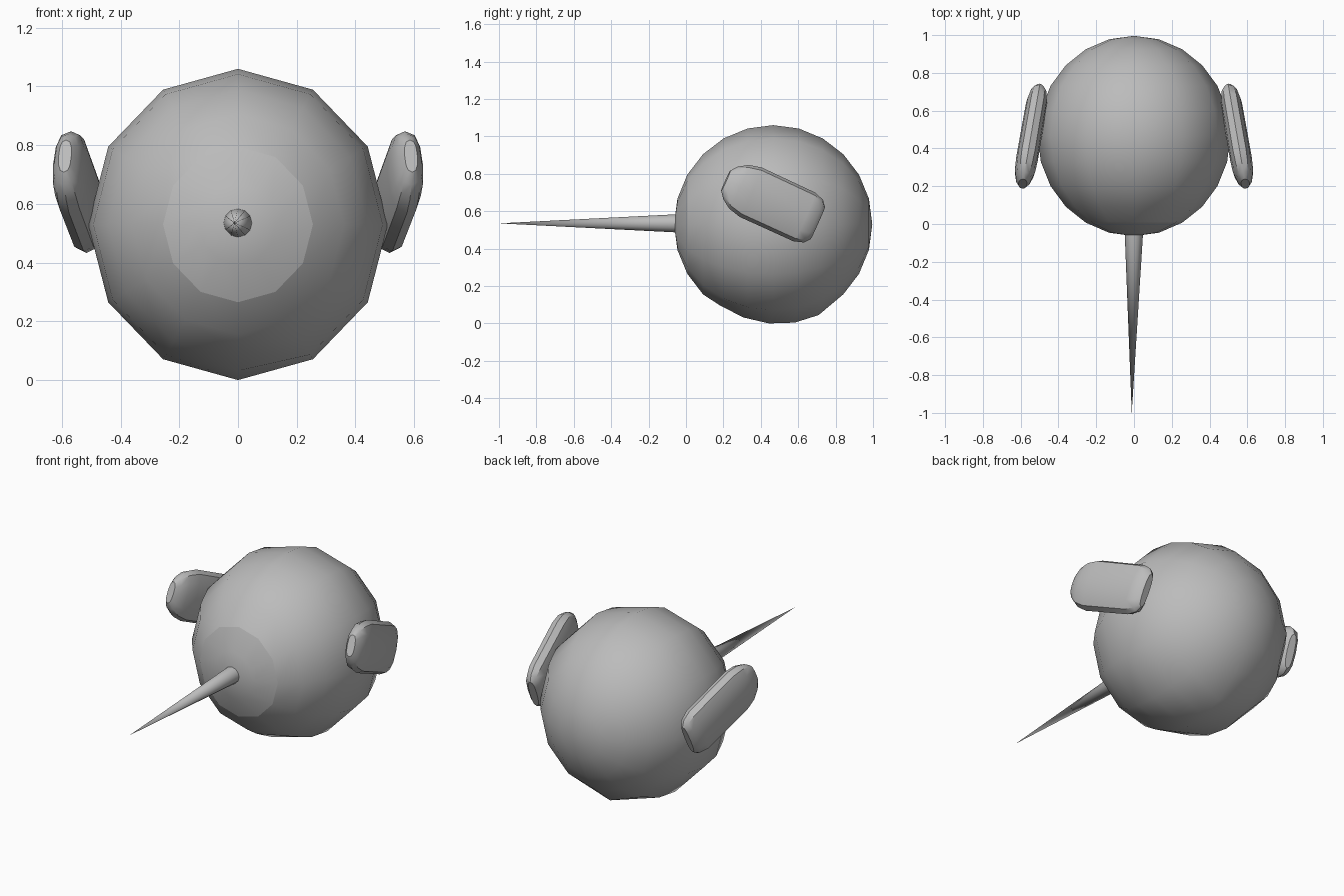
import bpy, bmesh, math
from mathutils import Vector, Matrix

if "Cube" in bpy.data.objects:
    bpy.data.objects.remove(bpy.data.objects["Cube"])

grey = bpy.data.materials.new("grey")
grey.diffuse_color = (0.5, 0.5, 0.5, 1)
grey.use_nodes = True
grey.node_tree.nodes["Principled BSDF"].inputs["Base Color"].default_value = grey.diffuse_color


def make_object(name, bm):
    bmesh.ops.recalc_face_normals(bm, faces=bm.faces)
    mesh = bpy.data.meshes.new(name)
    bm.to_mesh(mesh)
    bm.free()
    mesh.materials.append(grey)
    obj = bpy.data.objects.new(name, mesh)
    bpy.context.collection.objects.link(obj)
    return obj


def loft(bm, rings):
    """Skin equal-length rings of points and close both ends."""
    loops = [[bm.verts.new(p) for p in ring] for ring in rings]
    n = len(loops[0])
    for a, b in zip(loops, loops[1:]):
        for i in range(n):
            bm.faces.new((a[i], a[(i + 1) % n], b[(i + 1) % n], b[i])).smooth = True
    bm.faces.new(loops[0])
    bm.faces.new(loops[-1])


# Body: coarse smooth ball with its poles on the front and back
R = 0.53
centre = Vector((0, 0.466, R))
bm = bmesh.new()
bmesh.ops.create_uvsphere(bm, u_segments=12, v_segments=12, radius=R)
bmesh.ops.transform(bm, verts=bm.verts, matrix=Matrix.Translation(centre)
                    @ Matrix.Diagonal((0.963, 1, 1, 1))
                    @ Matrix.Rotation(math.pi / 2, 4, 'X'))
# slightly shifted ridge under the belly
for v in bm.verts:
    d = v.co - centre
    if abs(d.x) < 0.01 and d.z < -0.4:
        v.co.y -= 0.022
        v.co.z -= 0.1 * d.y
for f in bm.faces:
    f.smooth = True
# crisp border around the front disc
for e in bm.edges:
    if all(abs(v.co.y - (centre.y - R * math.cos(math.pi / 6))) < 0.005 for v in e.verts):
        e.smooth = False
make_object("body", bm)

# Beak: long thin spike
bm = bmesh.new()
base = [(0.051 * math.cos(k * math.tau / 12), 0.0, 0.535 + 0.051 * math.sin(k * math.tau / 12))
        for k in range(12)]
ring = [bm.verts.new(p) for p in base]
tip = bm.verts.new((-0.012, -1.0, 0.535))
bm.faces.new(ring)
for k in range(12):
    bm.faces.new((ring[k], ring[(k + 1) % 12], tip)).smooth = True
beak = make_object("beak", bm)

# Wings: flattened rounded paddles, lofted along their length and mirrored
along = Vector((-0.065, 0.375, -0.173)).normalized()
out = Vector((1, 0.16, 0))
out = (out - along * out.dot(along)).normalized()
up = out.cross(along).normalized()
mid = Vector((0.546, 0.462, 0.648))
# distance along the wing, half width, half thickness
stations = [(-0.278, 0.06, 0.022), (-0.25, 0.095, 0.04), (-0.20, 0.128, 0.054),
            (-0.13, 0.145, 0.058), (0.19, 0.143, 0.056), (0.245, 0.125, 0.045),
            (0.27, 0.095, 0.022)]


def section(s, half_w, half_t):
    pts = []
    for k in range(12):
        a = k * math.tau / 12
        c, t = math.cos(a), math.sin(a)
        # slightly squared ellipse
        w = math.copysign(abs(c) ** 0.85, c) * half_w
        h = math.copysign(abs(t) ** 0.75, t) * half_t
        pts.append(mid + along * s + up * w + out * h)
    return pts


wings = []
for side, name in ((1, "right_wing"), (-1, "left_wing")):
    bm = bmesh.new()
    loft(bm, [[Vector((p.x * side, p.y, p.z)) for p in section(*st)] for st in stations])
    wings.append(make_object(name, bm))

# Keep the tight edges of the wings and beak crisp
for obj in wings + [beak]:
    bpy.ops.object.select_all(action='DESELECT')
    obj.select_set(True)
    bpy.context.view_layer.objects.active = obj
    bpy.ops.object.shade_smooth_by_angle(angle=math.radians(40))
